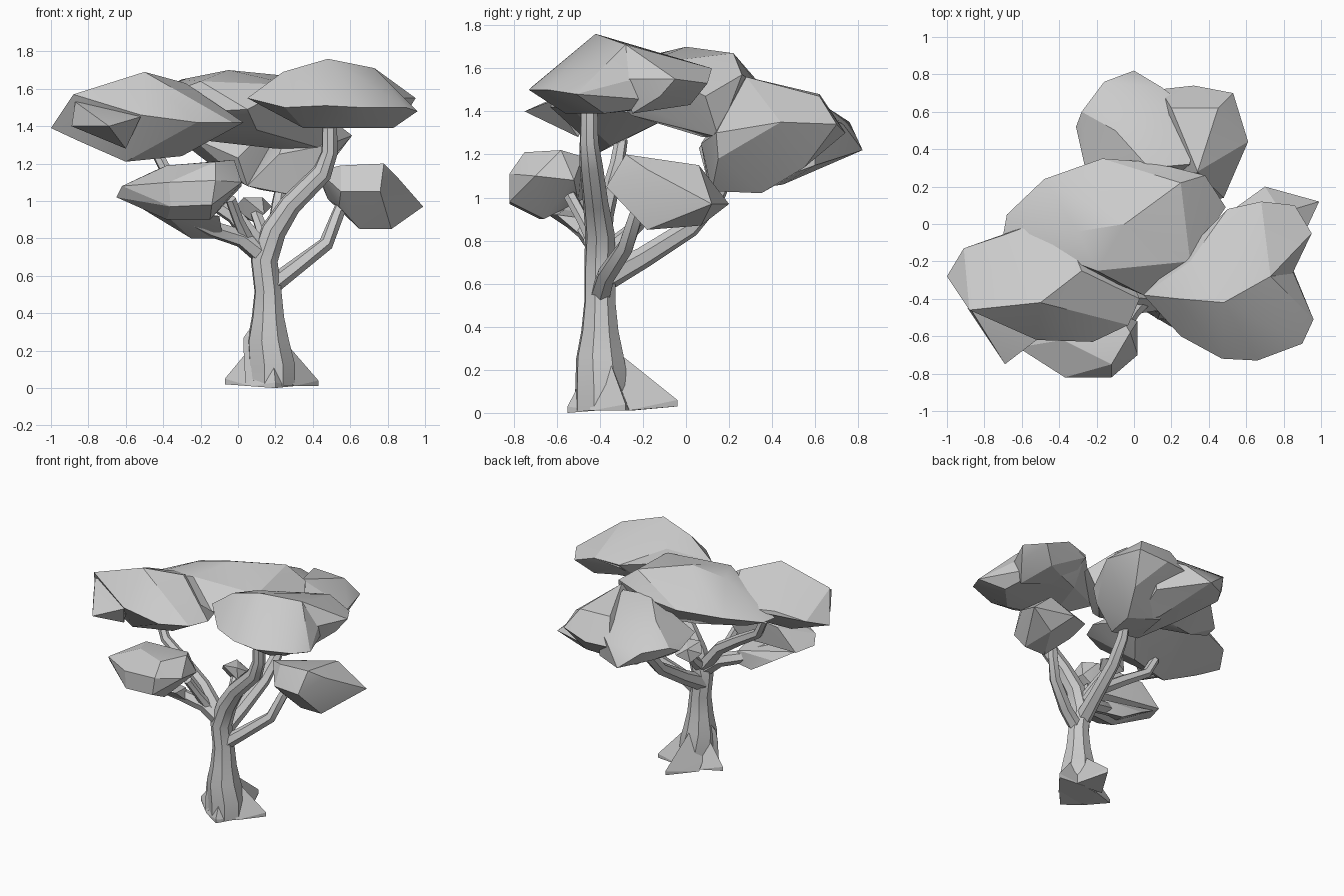
import bpy, bmesh, math
from mathutils import Vector

cube = bpy.data.objects.get("Cube")
if cube:
    bpy.data.objects.remove(cube, do_unlink=True)

# One plain clay grey for the whole tree
clay = bpy.data.materials.new("clay_grey")
clay.use_nodes = True
clay.diffuse_color = (0.6, 0.6, 0.6, 1)
clay.node_tree.nodes["Principled BSDF"].inputs["Base Color"].default_value = clay.diffuse_color


def finish(name, bm, angle):
    bmesh.ops.recalc_face_normals(bm, faces=bm.faces[:])
    mesh = bpy.data.meshes.new(name)
    bm.to_mesh(mesh)
    bm.free()
    mesh.materials.append(clay)
    obj = bpy.data.objects.new(name, mesh)
    bpy.context.collection.objects.link(obj)
    bpy.ops.object.select_all(action="DESELECT")
    obj.select_set(True)
    bpy.context.view_layer.objects.active = obj
    bpy.ops.object.shade_smooth_by_angle(angle=math.radians(angle))


def faceted(name, corners):
    """Faceted lump wrapped around its corner points (hundredths)."""
    bm = bmesh.new()
    for corner in corners:
        bm.verts.new(Vector(corner) / 100)
    hull = bmesh.ops.convex_hull(bm, input=bm.verts[:])
    loose = {g for g in hull["geom_interior"] if isinstance(g, bmesh.types.BMVert)}
    bmesh.ops.delete(bm, geom=list(loose), context="VERTS")
    finish(name, bm, 20)


def limb(name, path, sides=6):
    """Tapered tube along (x, y, z, radius) stations in hundredths."""
    bm = bmesh.new()
    points = [Vector(p[:3]) / 100 for p in path]
    rings = []
    for i, point in enumerate(points):
        ahead = points[min(i + 1, len(points) - 1)]
        behind = points[max(i - 1, 0)]
        along = (ahead - behind).normalized()
        side = along.cross(Vector((0.3, 1, 0.1))).normalized()
        other = along.cross(side)
        radius = path[i][3] / 100
        ring = []
        for k in range(sides):
            a = math.tau * k / sides
            ring.append(bm.verts.new(point + radius * (side * math.cos(a) + other * math.sin(a))))
        rings.append(ring)
    for low, high in zip(rings, rings[1:]):
        for k in range(sides):
            n = (k + 1) % sides
            bm.faces.new((low[k], low[n], high[n], high[k]))
    bm.faces.new(rings[0])
    bm.faces.new(rings[-1])
    finish(name, bm, 35)


def root(name, toe, spread):
    """Wedge from the trunk flank down to a pointed toe."""
    centre, tip = Vector((17, -39, 0)), Vector(toe)
    out = tip - centre
    out.z = 0
    across = Vector((-out.y, out.x, 0)).normalized() * spread
    foot = centre + out * 0.35
    up = Vector((0, 0, 1))
    faceted(name, [tip, tip + up * 3, centre + out * 0.3 + up * 23, centre + up * 34,
                   foot + across + up, foot - across + up,
                   centre + across * 0.8 + up * 16, centre - across * 0.8 + up * 16])


# Trunk, flaring to the ground and running on into the main left branch
limb("trunk", [(18, -39, 1, 13), (18, -39, 12, 13), (16, -40, 26, 11.5), (16, -40, 38, 9),
               (16, -40, 52, 7.5), (14, -40, 68, 7.5), (19, -40, 84, 7), (28, -42, 98, 6),
               (45, -44, 115, 5.5), (49, -45, 126, 4.5), (49, -45, 145, 4)], sides=8)
root("root_right", (-7, -34, 2), 10)
root("root_left", (43, -28, 1), 10)
root("root_front", (20, -55, 0), 12)
root("root_back", (20, -4, 3), 11)
faceted("trunk_knob", [(4, -45, 2), (3, -42, 20), (3, -40, 27), (8, -38, 34), (12, -46, 30), (14, -34, 20),
                       (7, -44, 12), (14, -48, 10)])

# Branches
limb("branch_low_left", [(17, -40, 54, 5), (30, -37, 64, 4.5), (47, -28, 77, 4), (53, -23, 92, 3.5),
                         (57, -18, 102, 3)])
limb("branch_low_right", [(15, -40, 70, 6), (2, -43, 80, 5), (-14, -47, 85, 4.5), (-28, -56, 92, 4),
                          (-34, -62, 98, 3)])
limb("branch_top_right", [(14, -40, 72, 5.5), (-2, -38, 92, 4.5), (-20, -35, 104, 4), (-38, -32, 115, 3.5),
                          (-44, -30, 127, 3)])
limb("branch_back", [(14, -38, 62, 6), (17, -20, 72, 5), (20, 2, 86, 4.5), (22, 14, 100, 4),
                     (24, 20, 112, 3)])
limb("branch_tuft", [(15, -38, 74, 4.5), (13, -26, 84, 3.5), (9, -15, 95, 3)])
limb("twig_front", [(5, -42, 79, 4), (0, -48, 90, 3), (-4, -54, 101, 3)])

# Upper crown, left side: a main mass and a rear lobe
faceted("crown_top_left", [
    (5, -38, 155), (25, -60, 150), (47, -72, 151), (66, -73, 150), (90, -64, 150), (96, -51, 148),
    (86, -28, 154), (68, 12, 160), (50, 8, 158), (30, -20, 165), (48, -42, 176), (73, -28, 171),
    (24, -40, 169), (35, -45, 139), (83, -38, 139), (66, -56, 139), (75, 0, 144), (45, -10, 142)])
faceted("crown_top_left_rear", [
    (95, -5, 155), (86, 10, 153), (68, 12, 160), (50, 8, 156), (73, -28, 171), (84, -28, 155),
    (90, -12, 147), (80, -25, 139), (75, 2, 143), (50, -10, 143)])

# Upper crown, middle and right
faceted("crown_middle", [
    (-48, 24, 150), (-25, 26, 155), (-17, 35, 152), (10, 33, 153), (38, 26, 157), (49, 9, 147),
    (30, -20, 162), (-68, 5, 145), (-70, -6, 145), (-5, 0, 170), (25, 22, 167), (-30, -4, 165),
    (5, -38, 149), (-20, -25, 164), (-15, 10, 132), (20, 8, 128), (-50, 0, 136), (10, -25, 138),
    (45, 15, 128)])
faceted("crown_top_right", [
    (-100, -28, 139), (-91, -13, 145), (-70, -6, 150), (-88, -46, 157), (-22, -63, 142),
    (-52, -62, 146), (-3, -54, 142), (3, -40, 142), (-50, -42, 169), (-28, -25, 163), (-40, 5, 150),
    (-60, -40, 121), (-30, -35, 124), (-85, -35, 132), (-10, -10, 136)])
faceted("crown_corner_right", [
    (-69, -75, 140), (-87, -46, 153), (-89, -45, 140), (-52, -62, 145), (-60, -50, 128),
    (-60, -42, 150)])

# Back crown: two lobes that overlap
faceted("crown_back_right", [
    (-31, 52, 132), (-28, 60, 136), (-20, 68, 128), (0, 82, 122), (-16, 76, 135), (15, 73, 134),
    (13, 56, 148), (-10, 50, 148), (32, 60, 140), (30, 32, 154), (8, 30, 155), (-25, 25, 134),
    (-10, 35, 116), (15, 45, 106), (5, 10, 108), (0, 6, 123), (25, 30, 104), (30, 60, 115)])
faceted("crown_back_left", [
    (14, 72, 130), (32, 74, 130), (53, 70, 134), (61, 44, 135), (48, 14, 130), (45, 62, 147),
    (20, 62, 148), (34, 28, 156), (35, 35, 102), (30, 12, 103), (5, 10, 108), (45, 55, 114),
    (46, 15, 118), (12, 42, 106), (22, 7, 125)])

# Lower leaf clusters
faceted("cluster_low_left", [
    (99, 12, 97), (70, 20, 97), (45, 2, 108), (43, -20, 116), (55, -28, 119), (78, -28, 120),
    (85, -18, 113), (79, 6, 115), (82, -18, 85), (80, 7, 87), (65, -18, 85), (55, -35, 105),
    (48, -10, 101), (76, -37, 105), (54, -26, 97)])
faceted("cluster_low_right", [
    (-65, -60, 102), (-62, -66, 108), (-38, -62, 119), (-37, -82, 110), (-12, -82, 111),
    (-36, -82, 97), (-14, -82, 98), (2, -70, 110), (2, -52, 108), (-2, -58, 122), (-12, -75, 121),
    (-10, -50, 98), (-15, -66, 90), (-38, -68, 90), (-60, -45, 101), (-45, -45, 116), (-8, -48, 119)])
faceted("cluster_low_right_base", [
    (-43, -43, 91), (-25, -42, 80), (-8, -46, 80), (-38, -64, 92), (-10, -60, 92), (-58, -48, 100),
    (-12, -45, 90)])
faceted("tuft_centre", [
    (-2, -16, 96), (3, -22, 102), (13, -20, 102), (18, -12, 97), (12, -5, 95), (4, -7, 101),
    (8, -16, 89), (14, -20, 93), (2, -8, 91)])
